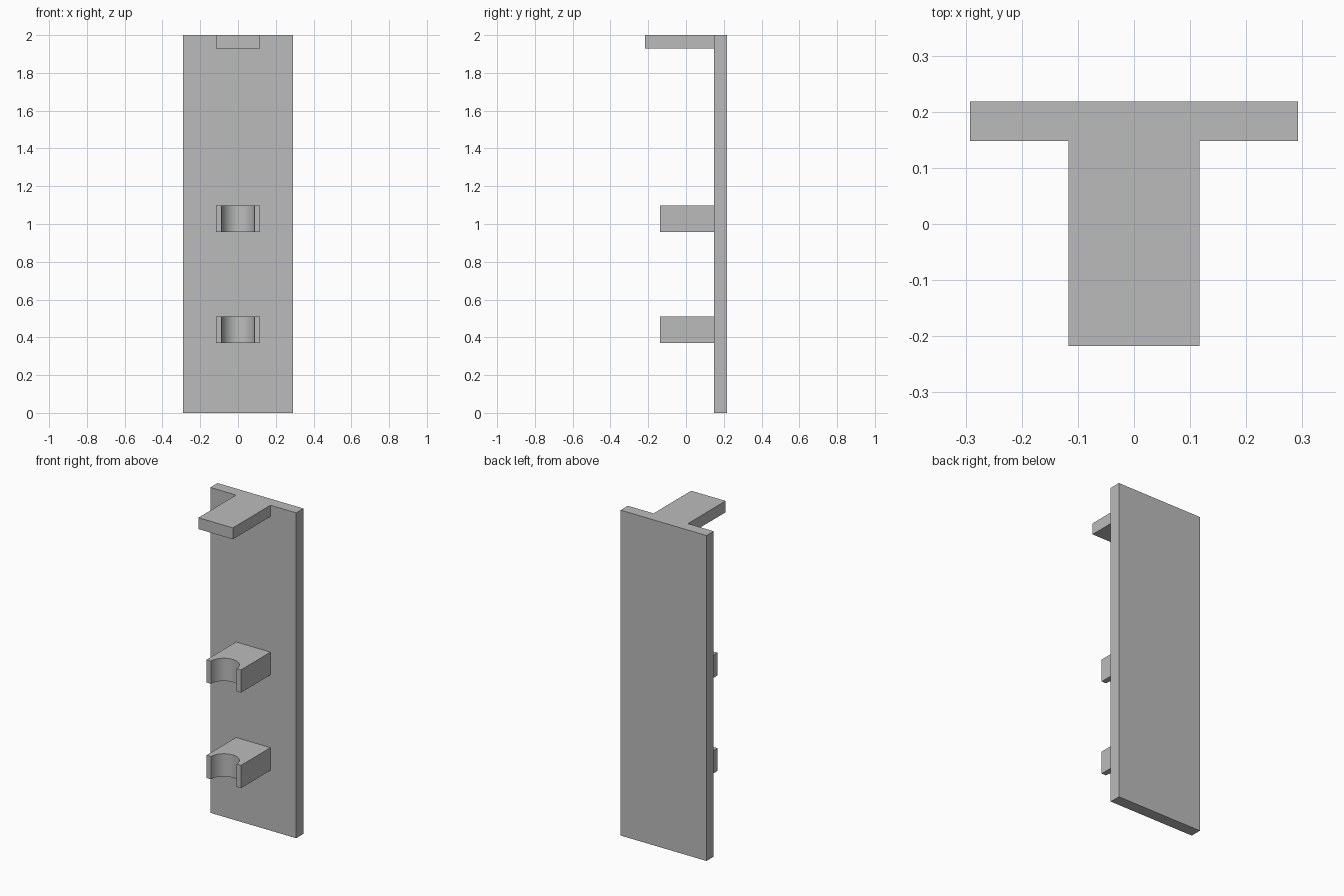
import bpy
from math import cos, sin, pi

cube = bpy.data.objects.get("Cube")
if cube:
    bpy.data.objects.remove(cube, do_unlink=True)

grey = bpy.data.materials.new("plain grey")
grey.use_nodes = True
colour = (0.5, 0.5, 0.5, 1)
grey.diffuse_color = colour
grey.node_tree.nodes["Principled BSDF"].inputs["Base Color"].default_value = colour


def extrude_outline(name, outline, bottom, top):
    """Raise a counter-clockwise xy outline into a solid between two heights."""
    n = len(outline)
    verts = [(x, y, z) for z in (bottom, top) for x, y in outline]
    faces = [tuple(reversed(range(n))), tuple(range(n, 2 * n))]
    faces += [(i, (i + 1) % n, (i + 1) % n + n, i + n) for i in range(n)]
    mesh = bpy.data.meshes.new(name)
    mesh.from_pydata(verts, [], faces)
    mesh.materials.append(grey)
    obj = bpy.data.objects.new(name, mesh)
    bpy.context.collection.objects.link(obj)
    return obj


def rectangle(half, front, back):
    return [(-half, front), (half, front), (half, back), (-half, back)]


PLATE_FRONT, PLATE_BACK = 0.148, 0.218
ARM = 0.117

# Upright back plate and the shelf flush with its top
extrude_outline("back_plate", rectangle(0.292, PLATE_FRONT, PLATE_BACK), 0, 2)
extrude_outline("top_shelf", rectangle(ARM, -0.217, PLATE_FRONT), 1.93, 2)

# Two clips with a half-round notch in the front
CLIP_FRONT, NOTCH, STEPS = -0.138, 0.087, 32
arc = [(-NOTCH * cos(pi * i / STEPS), CLIP_FRONT + NOTCH * sin(pi * i / STEPS))
       for i in range(STEPS + 1)]
clip = [(-ARM, CLIP_FRONT)] + arc + rectangle(ARM, CLIP_FRONT, PLATE_FRONT)[1:]
for name, bottom in (("lower_clip", 0.37), ("upper_clip", 0.957)):
    obj = extrude_outline(name, clip, bottom, bottom + 0.14)
    bpy.ops.object.select_all(action="DESELECT")
    obj.select_set(True)
    bpy.context.view_layer.objects.active = obj
    bpy.ops.object.shade_smooth_by_angle(angle=pi / 6)
